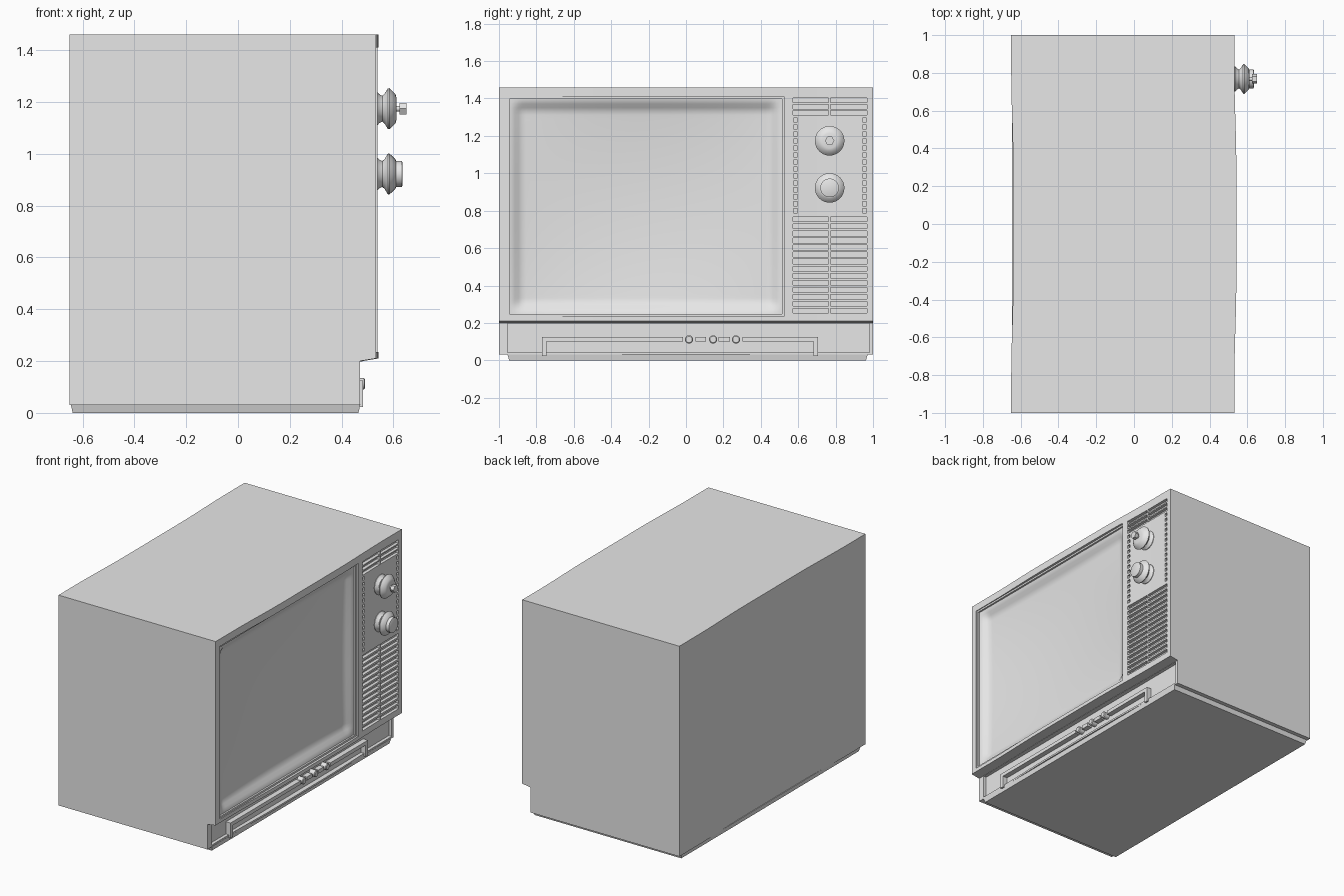
import bpy, bmesh, math
from mathutils import Matrix, Vector

if "Cube" in bpy.data.objects:
    bpy.data.objects.remove(bpy.data.objects["Cube"], do_unlink=True)

grey = bpy.data.materials.new("light_grey")
grey.use_nodes = True
COLOUR = (0.8, 0.8, 0.8, 1)
grey.diffuse_color = COLOUR
grey.node_tree.nodes["Principled BSDF"].inputs["Base Color"].default_value = COLOUR


def finish(name, bm, smooth=False):
    """Turn a bmesh into a named object."""
    bmesh.ops.recalc_face_normals(bm, faces=bm.faces)
    mesh = bpy.data.meshes.new(name)
    bm.to_mesh(mesh)
    bm.free()
    mesh.materials.append(grey)
    obj = bpy.data.objects.new(name, mesh)
    bpy.context.collection.objects.link(obj)
    if smooth:
        bpy.ops.object.select_all(action='DESELECT')
        obj.select_set(True)
        bpy.context.view_layer.objects.active = obj
        bpy.ops.object.shade_smooth_by_angle(angle=math.radians(35))
    return obj


def box(bm, x, y, z):
    """Add a box from three (low, high) ranges."""
    size = [b - a for a, b in (x, y, z)]
    mid = [(a + b) / 2 for a, b in (x, y, z)]
    m = Matrix.Translation(mid) @ Matrix.Diagonal((*size, 1))
    return bmesh.ops.create_cube(bm, size=1, matrix=m)["verts"]


def lathe(name, profile, y, z, sides=32):
    """Spin (x, radius) points around an axis along x."""
    bm = bmesh.new()
    rings = []
    for x, r in profile:
        rings.append([bm.verts.new((x, y + r * math.cos(2 * math.pi * i / sides),
                                    z + r * math.sin(2 * math.pi * i / sides)))
                      for i in range(sides)])
    for a, b in zip(rings, rings[1:]):
        for i in range(sides):
            j = (i + 1) % sides
            bm.faces.new((a[i], a[j], b[j], b[i]))
    bm.faces.new(rings[0])
    bm.faces.new(rings[-1])
    return finish(name, bm, smooth=sides > 8)


def bow(y):
    """Slight forward bulge across the width."""
    t = min(1, max(0, (0.8 - abs(y)) / 0.5))
    return 0.01 * t * t * (3 - 2 * t)


# Cabinet: side profile swept across the width with a slight bow
profile = [(-0.65, 0.03), (0.47, 0.03), (0.47, 0.2), (0.532, 0.21), (0.532, 1.46), (-0.65, 1.46)]
bm = bmesh.new()
rows = []
for k in range(21):
    y = -1 + k / 10
    rows.append([bm.verts.new((x + bow(y), y, z)) for x, z in profile])
for a, b in zip(rows, rows[1:]):
    for i in range(len(profile)):
        j = (i + 1) % len(profile)
        bm.faces.new((a[i], a[j], b[j], b[i]))
bm.faces.new(rows[0])
bm.faces.new(rows[-1])
cabinet = finish("cabinet", bm)

# Cutter for the screen opening, speaker slots, dots and lower recess
Y0, Y1, Z0, Z1 = -0.955, 0.525, 0.235, 1.41
bm = bmesh.new()
box(bm, (0.4, 0.6), (Y0, Y1), (Z0, Z1))
box(bm, (0.448, 0.5), (-0.955, 0.98), (0.042, 0.198))
slot_rows = [0.265 + 0.0376 * i for i in range(14)] + [1.323 + 0.0335 * i for i in range(3)]
for z in slot_rows:
    for y in ((0.572, 0.763), (0.773, 0.967)):
        box(bm, (0.512, 0.6), y, (z - 0.0125, z + 0.0125))
for i in range(14):
    z = 0.8 + 0.0373 * i
    for y in (0.585, 0.955):
        box(bm, (0.517, 0.6), (y - 0.011, y + 0.011), (z - 0.011, z + 0.011))
cutter = finish("opening_cutter", bm)
cutter.hide_render = True
mod = cabinet.modifiers.new("openings", 'BOOLEAN')
mod.object = cutter
mod.operation = 'DIFFERENCE'
mod.solver = 'EXACT'
bpy.context.view_layer.update()
deps = bpy.context.evaluated_depsgraph_get()
cut_mesh = bpy.data.meshes.new_from_object(cabinet.evaluated_get(deps))
cabinet.modifiers.clear()
cabinet.data = cut_mesh
bpy.data.objects.remove(cutter, do_unlink=True)


# Screen: dished surface with a sloped border
def ramp(d):
    t = min(1, max(0, (d - 0.015) / 0.07))
    return t * t * (3 - 2 * t)


bm = bmesh.new()
NY, NZ = 74, 60
grid = []
for j in range(NZ + 1):
    line = []
    for i in range(NY + 1):
        y = Y0 + (Y1 - Y0) * i / NY
        z = Z0 + (Z1 - Z0) * j / NZ
        u, v = 2 * i / NY - 1, 2 * j / NZ - 1
        edge = ramp(min(y - Y0, Y1 - y)) * ramp(min(z - Z0, Z1 - z))
        x = 0.515 - 0.03 * edge - 0.04 * (1 - u * u) * (1 - v * v)
        line.append(bm.verts.new((x, y, z)))
    grid.append(line)
for a, b in zip(grid, grid[1:]):
    for i in range(NY):
        bm.faces.new((a[i], a[i + 1], b[i + 1], b[i]))
screen = finish("screen", bm, smooth=True)
if screen.data.polygons[0].normal.x < 0:
    screen.data.flip_normals()

# Thin raised bead just inside the opening
bm = bmesh.new()
T = 0.012
bead_x = (0.505, 0.526)
for y in ((Y0, Y0 + T), (Y1 - T, Y1)):
    box(bm, bead_x, y, (Z0, Z1))
for z in ((Z0, Z0 + T), (Z1 - T, Z1)):
    box(bm, bead_x, (Y0 + T, Y1 - T), z)
finish("screen_bead", bm)

# Base plinth, tapering down to the floor
bm = bmesh.new()
for v in box(bm, (-0.645, 0.472), (-0.955, 0.972), (0, 0.032)):
    if v.co.z < 0.01:
        v.co.x -= math.copysign(0.007, v.co.x)
        v.co.y -= math.copysign(0.01, v.co.y)
finish("base_plinth", bm)

# Tuning knobs
KY = 0.768
flare = [(0.52, 0.066), (0.536, 0.066), (0.546, 0.055), (0.557, 0.05), (0.566, 0.058),
         (0.578, 0.078), (0.584, 0.079), (0.592, 0.072), (0.608, 0.056)]
lathe("upper_knob", flare + [(0.612, 0.04)], KY, 1.174)
lathe("upper_knob_shaft", [(0.605, 0.011), (0.63, 0.011)], KY, 1.174, 16)
lathe("upper_knob_nub", [(0.624, 0.025), (0.65, 0.025)], KY, 1.174, 6)
lathe("lower_knob", flare + [(0.61, 0.05), (0.632, 0.05), (0.634, 0.046)], KY, 0.922)

# Lower trim: arch-shaped rail with gaps for three small buttons
bm = bmesh.new()
rail_x = (0.44, 0.483)
for y in ((-0.77, -0.015), (0.05, 0.108), (0.175, 0.235), (0.302, 0.706)):
    box(bm, rail_x, y, (0.1, 0.125))
for y in ((-0.77, -0.745), (0.681, 0.706)):
    box(bm, rail_x, y, (0.022, 0.1))
finish("trim_rail", bm)
for n, y in enumerate((0.016, 0.145, 0.267)):
    lathe(f"small_button_{n + 1}", [(0.44, 0.022), (0.486, 0.022), (0.49, 0.017)], y, 0.112, 20)
